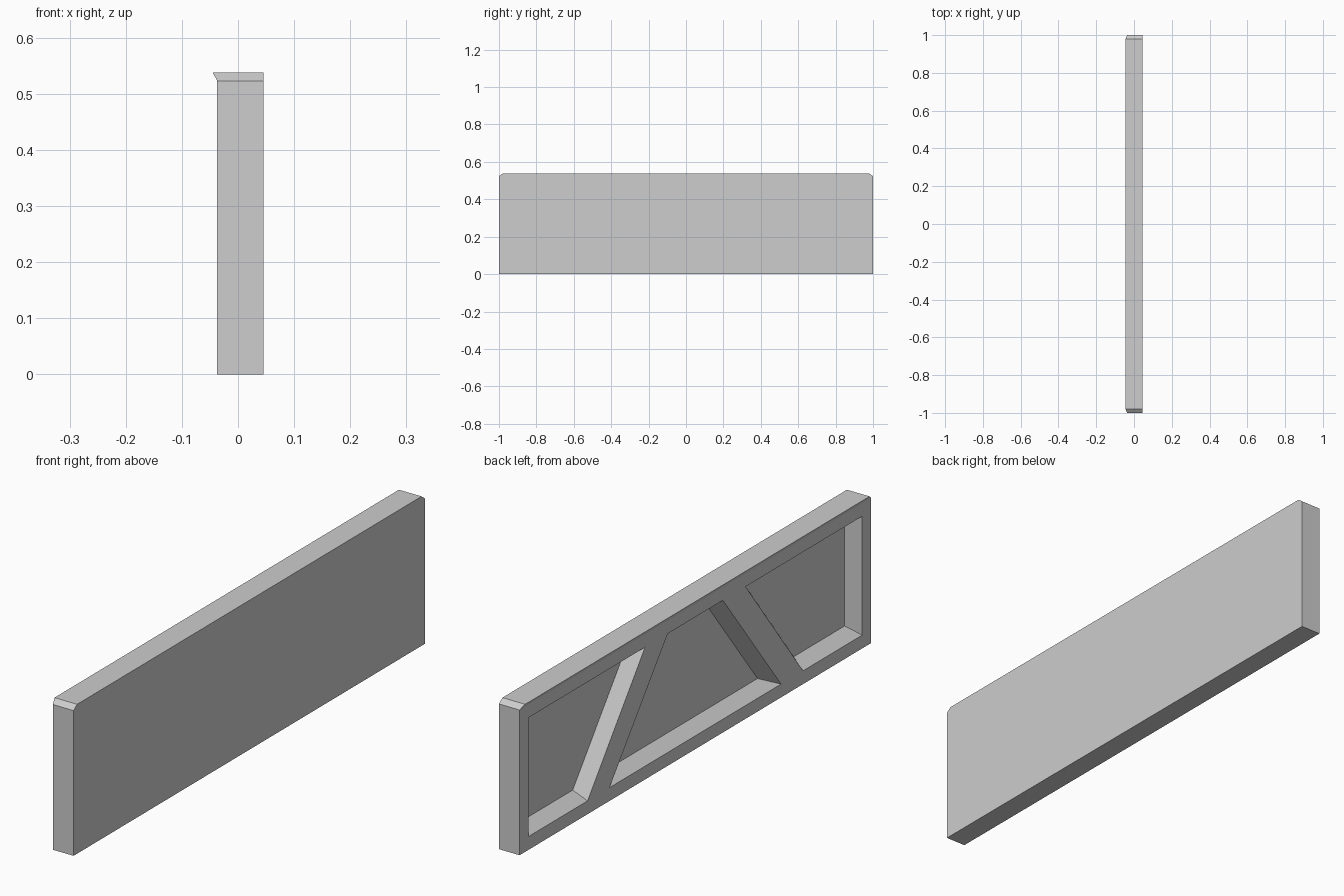
import bpy
import bmesh
from mathutils import Vector

cube = bpy.data.objects.get("Cube")
if cube:
    bpy.data.objects.remove(cube, do_unlink=True)

grey = bpy.data.materials.new("mid_grey")
grey.use_nodes = True
colour = (0.61, 0.61, 0.61, 1)
grey.diffuse_color = colour
grey.node_tree.nodes["Principled BSDF"].inputs["Base Color"].default_value = colour

BACK = 0.045      # flat side
FACE = -0.037     # recessed side
FLOOR = 0.011     # bottom of the recesses
LIP = -0.045      # overhanging top edge
DRAFT = 0.032     # how far each recess wall leans in from face to floor


def loft(name, loops):
    """Skin matching loops of points into one closed solid."""
    bm = bmesh.new()
    rings = [[bm.verts.new(p) for p in loop] for loop in loops]
    bm.faces.new(rings[0])
    bm.faces.new(rings[-1][::-1])
    for a, b in zip(rings, rings[1:]):
        for i in range(len(a)):
            j = (i + 1) % len(a)
            bm.faces.new((a[j], a[i], b[i], b[j]))
    bmesh.ops.recalc_face_normals(bm, faces=bm.faces)
    mesh = bpy.data.meshes.new(name)
    bm.to_mesh(mesh)
    bm.free()
    mesh.materials.append(grey)
    obj = bpy.data.objects.new(name, mesh)
    bpy.context.collection.objects.link(obj)
    return obj


def inset(shape, distance, x):
    """Offset a counterclockwise outline inward and place it at depth x."""
    points = [Vector(p) for p in shape]
    result = []
    for i, p in enumerate(points):
        before = (p - points[i - 1]).normalized()
        after = (points[(i + 1) % len(points)] - p).normalized()
        n1, n2 = Vector((-before.y, before.x)), Vector((-after.y, after.x))
        q = p + (n1 + n2) * distance / (1 + n1.dot(n2))
        result.append((x, q.x, q.y))
    return result


def slab_loop(x, y, z):
    return [(x, -y, z), (BACK, -y, z), (BACK, y, z), (x, y, z)]


# Long panel with clipped top corners and a flared top lip
panel = loft("panel", [slab_loop(FACE, 1, 0), slab_loop(FACE, 1, 0.523),
                       slab_loop(LIP, 0.98, 0.538)])

# Three sloping-walled recesses that leave a border and two slanted braces
LOW, HIGH = 0.048, 0.476
side = [(0.613, LOW), (0.95, LOW), (0.95, HIGH), (0.286, HIGH)]
recesses = {
    "back_recess": side,
    "front_recess": [(-y, z) for y, z in reversed(side)],
    "middle_recess": [(-0.488, LOW), (0.488, LOW), (0.157, HIGH), (-0.157, HIGH)],
}
OVERCUT = 0.01
spread = DRAFT * OVERCUT / (FLOOR - FACE)
bpy.context.view_layer.objects.active = panel
for name, shape in recesses.items():
    cutter = loft(name, [inset(shape, -spread, FACE - OVERCUT),
                         inset(shape, DRAFT, FLOOR)])
    cutter.hide_render = True
    cut = panel.modifiers.new(name, "BOOLEAN")
    cut.operation = "DIFFERENCE"
    cut.solver = "EXACT"
    cut.object = cutter
    bpy.ops.object.modifier_apply(modifier=cut.name)
    bpy.data.objects.remove(cutter, do_unlink=True)
